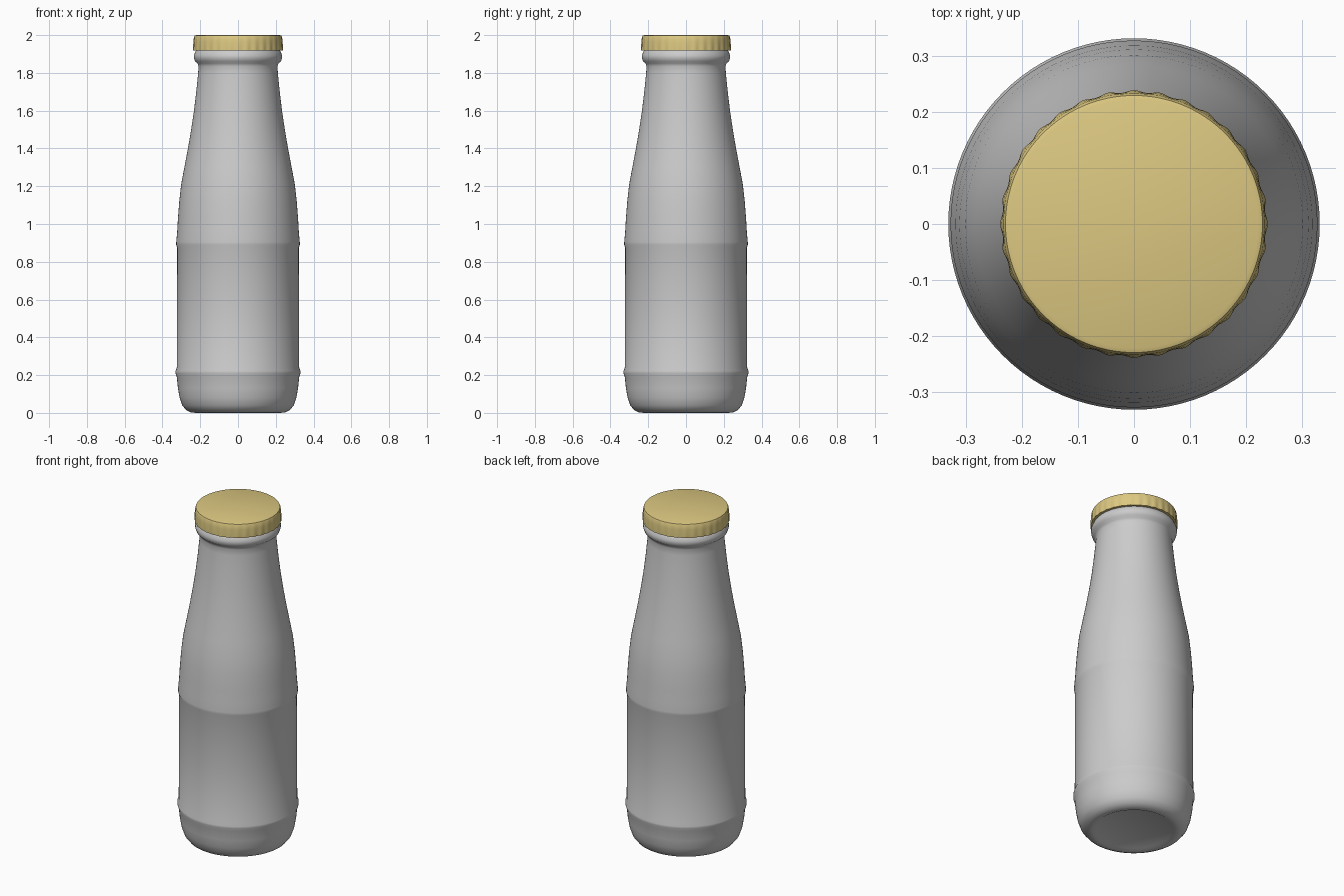
import bpy, bmesh, math

if "Cube" in bpy.data.objects:
    bpy.data.objects.remove(bpy.data.objects["Cube"])

SEG = 96

def lathe(name, profile, seg=SEG, wave=None):
    """Revolve (radius, z) points about z; wave(i, angle) offsets the radius of row i."""
    bm = bmesh.new()
    rows = []
    for i, (r, z) in enumerate(profile):
        row = []
        for k in range(seg):
            a = 2 * math.pi * k / seg
            rr = r + (wave(i, a) if wave else 0)
            row.append(bm.verts.new((rr * math.cos(a), rr * math.sin(a), z)))
        rows.append(row)
    for lo, hi in zip(rows, rows[1:]):
        for k in range(seg):
            n = (k + 1) % seg
            bm.faces.new((lo[k], lo[n], hi[n], hi[k]))
    bm.faces.new(rows[0][::-1])
    bm.faces.new(rows[-1])
    me = bpy.data.meshes.new(name)
    bm.to_mesh(me)
    bm.free()
    ob = bpy.data.objects.new(name, me)
    bpy.context.collection.objects.link(ob)
    bpy.ops.object.select_all(action='DESELECT')
    ob.select_set(True)
    bpy.context.view_layer.objects.active = ob
    bpy.ops.object.shade_smooth_by_angle(angle=math.radians(40))
    return ob

# Glass bottle: rounded base, raised rings around the label band, tapered neck, lip bead
lathe("bottle", [
    (0.21, 0.008), (0.225, 0.0), (0.25, 0.003), (0.275, 0.015), (0.295, 0.04),
    (0.309, 0.08), (0.318, 0.13), (0.324, 0.19), (0.331, 0.21), (0.331, 0.222),
    (0.324, 0.24), (0.323, 0.55), (0.322, 0.875), (0.327, 0.89), (0.327, 0.905),
    (0.322, 0.96), (0.318, 1.03), (0.311, 1.12), (0.301, 1.21), (0.283, 1.305),
    (0.265, 1.40), (0.248, 1.50), (0.233, 1.60), (0.220, 1.71), (0.211, 1.80),
    (0.209, 1.835), (0.214, 1.85), (0.228, 1.862), (0.234, 1.88), (0.234, 1.893),
    (0.226, 1.912), (0.220, 1.92), (0.220, 1.98)])

# Foil cap with crimped skirt
crimp = [0, 0.002, 0.002, 0.001, 0.0005, 0, 0]
cap = lathe("cap", [
    (0.222, 1.918), (0.2365, 1.918), (0.2365, 1.935), (0.235, 1.965),
    (0.233, 1.988), (0.229, 1.997), (0.221, 2.0)],
    seg=192, wave=lambda i, a: crimp[i] * math.cos(32 * a))
mat = bpy.data.materials.new("gold_foil")
mat.diffuse_color = (0.72, 0.58, 0.22, 1)
mat.use_nodes = True
mat.node_tree.nodes["Principled BSDF"].inputs["Base Color"].default_value = mat.diffuse_color
cap.data.materials.append(mat)
